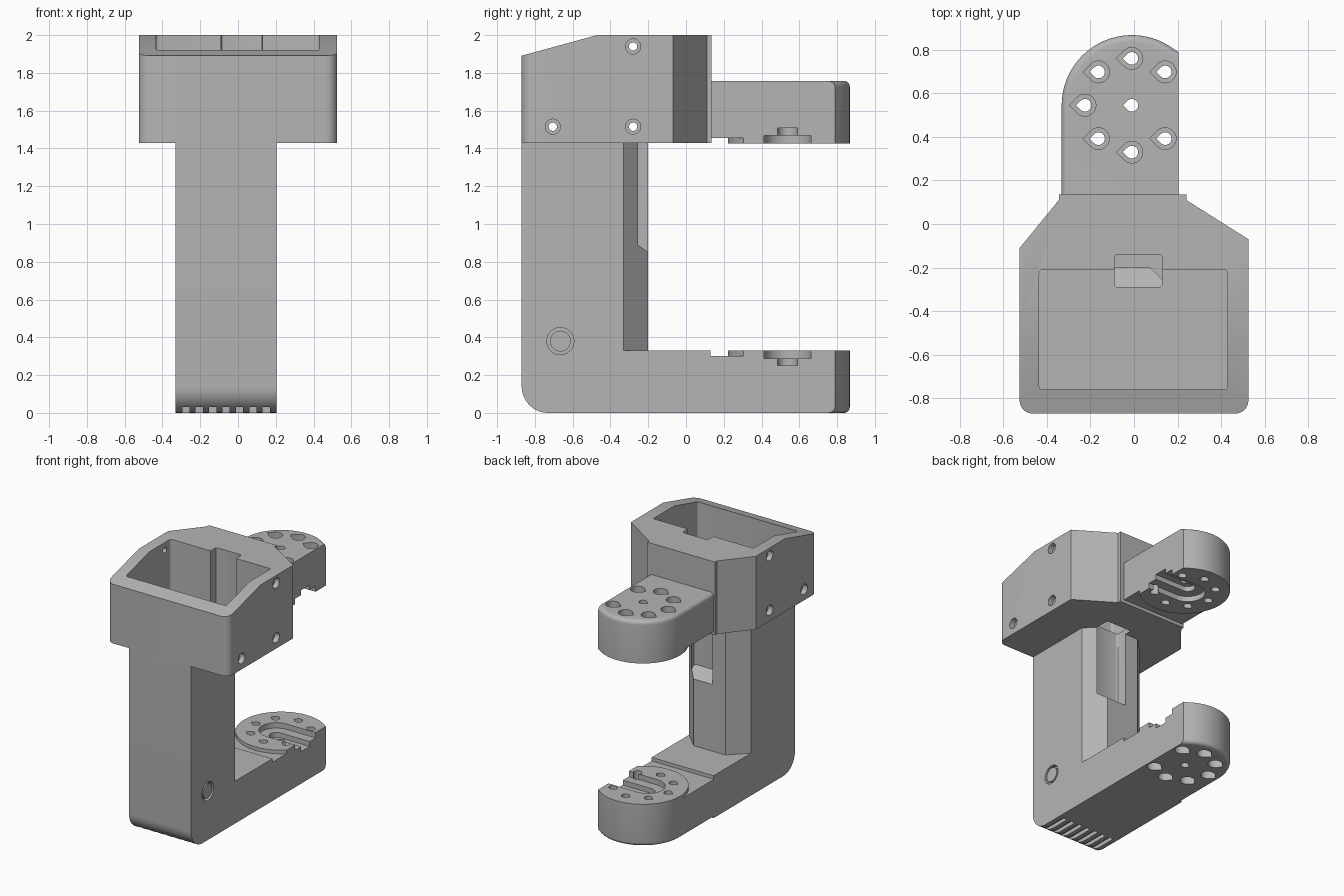
import bpy, bmesh
from math import sin, cos, radians

if "Cube" in bpy.data.objects:
    bpy.data.objects.remove(bpy.data.objects["Cube"], do_unlink=True)

grey = bpy.data.materials.new("matte grey")
grey.use_nodes = True
grey.diffuse_color = (0.46, 0.46, 0.46, 1)
grey.node_tree.nodes["Principled BSDF"].inputs["Base Color"].default_value = grey.diffuse_color

LEFT, RIGHT = -0.33, 0.205      # width of the post and arms
CX, CY, R = -0.01, 0.545, 0.322  # centre and radius of the arm ends
parts = []


def prism(name, pts, lo, hi, axis="z"):
    """Extrude an outline along z (points x, y) or along x (points y, z)."""
    place = (lambda a, b, c: (a, b, c)) if axis == "z" else (lambda a, b, c: (c, a, b))
    bm = bmesh.new()
    bottom = [bm.verts.new(place(a, b, lo)) for a, b in pts]
    top = [bm.verts.new(place(a, b, hi)) for a, b in pts]
    bm.faces.new(bottom)
    bm.faces.new(top)
    for i in range(len(pts)):
        j = (i + 1) % len(pts)
        bm.faces.new((bottom[i], bottom[j], top[j], top[i]))
    bmesh.ops.recalc_face_normals(bm, faces=bm.faces)
    mesh = bpy.data.meshes.new(name)
    bm.to_mesh(mesh)
    bm.free()
    mesh.materials.append(grey)
    obj = bpy.data.objects.new(name, mesh)
    bpy.context.collection.objects.link(obj)
    return obj


def rect(a0, a1, b0, b1):
    return [(a0, b0), (a1, b0), (a1, b1), (a0, b1)]


def arc(a, b, r, start, end, n=24):
    angles = [radians(start + (end - start) * i / n) for i in range(n + 1)]
    return [(a + r * cos(t), b + r * sin(t)) for t in angles]


def circle(a, b, r):
    return arc(a, b, r, 0, 345, 23)


def teardrop(a, b, r):
    return arc(a, b, r, -135, 135) + [(a - r * 1.414, b)]


def round_edges(obj, rule, width, segments=8):
    bm = bmesh.new()
    bm.from_mesh(obj.data)
    edges = [e for e in bm.edges if rule(e.verts[0].co, e.verts[1].co)]
    bmesh.ops.bevel(bm, geom=edges, offset=width, segments=segments,
                    profile=0.5, affect="EDGES", clamp_overlap=True)
    bm.to_mesh(obj.data)
    bm.free()


def cut(target, cutter, operation="DIFFERENCE"):
    mod = target.modifiers.new("cut", "BOOLEAN")
    mod.operation, mod.solver, mod.object = operation, "EXACT", cutter
    bpy.context.view_layer.objects.active = target
    bpy.ops.object.modifier_apply(modifier=mod.name)
    bpy.data.objects.remove(cutter, do_unlink=True)


def vertical(p, q):
    return abs(p.x - q.x) < 1e-4 and abs(p.y - q.y) < 1e-4


# Post with a rounded heel, grip grooves underneath and a ring on one side
post = prism("post", rect(LEFT, RIGHT, -0.87, -0.33), 0, 1.43)
round_edges(post, lambda p, q: max(p.z, q.z) < 0.01 and max(p.y, q.y) < -0.8, 0.14, 10)
for i in range(7):
    x = -0.276 + 0.071 * i
    cut(post, prism("groove", rect(x - 0.019, x + 0.019, -1, -0.58), -0.1, 0.03))
cut(post, prism("ring_recess", circle(-0.665, 0.38, 0.072), RIGHT - 0.03, 0.3, "x"))
button = prism("post_button", circle(-0.665, 0.38, 0.055), RIGHT - 0.04, RIGHT - 0.002, "x")
parts += [post, button]


def channel():
    profile = [(-0.29, 0.917), (-0.14, 0.805), (-0.14, 2.2), (-0.29, 2.2)]
    tool = prism("channel", profile, -0.09, 0.13, "x")
    round_edges(tool, vertical, 0.015, 3)
    return tool


# Chamfered rib behind the post, opened by the cable channel
rib = prism("post_rib", [(LEFT, -0.33), (LEFT + 0.13, -0.2), (RIGHT - 0.13, -0.2), (RIGHT, -0.33)],
            0.32, 1.43)
cut(rib, channel())
parts.append(rib)

# Head housing with sloped front lip, pocket, channel and screw holes
head = prism("head_housing", [(-0.525, -0.87), (0.525, -0.87), (0.525, -0.07), (0.24, 0.11),
                              (0.24, 0.135), (-0.345, 0.135), (-0.345, 0.11), (-0.525, -0.11)],
             1.43, 2)
round_edges(head, lambda p, q: vertical(p, q) and p.y < -0.8, 0.06)
cut(head, prism("lip_slope", [(-0.91, 1.88), (-0.47, 2), (-0.47, 2.2), (-0.91, 2.2)], -1, 1, "x"))
pocket = prism("pocket", rect(-0.435, 0.43, -0.76, -0.21), 1.47, 2.2)
round_edges(pocket, vertical, 0.015, 3)
cut(head, pocket)
cut(head, channel())
for side in (-1, 1):
    for y, z in ((-0.28, 1.94), (-0.28, 1.515), (-0.705, 1.515)):
        for r, depth in ((0.022, 0.38), (0.04, 0.485)):
            lo, hi = sorted((side * depth, side * 0.7))
            cut(head, prism("screw_hole", circle(y, z, r), lo, hi, "x"))
parts.append(head)

# Beam joining the post to the lower arm
parts.append(prism("lower_beam", rect(LEFT, RIGHT, -0.33, 0.13), 0, 0.33))


def slot(r, z):
    pts = arc(-0.045, CY - 0.008, r, 90, 270) + [(0.4, CY - 0.008 - r), (0.4, CY - 0.008 + r)]
    return prism("slot", pts, z, 0.5)


def arm_end(name, flipped):
    """Rounded arm end: raised disc, stepped slot and a ring of teardrop wells."""
    end_angle = 49
    outline = [(RIGHT, 0.12)] + arc(CX, CY, R, end_angle, 180, 32) + [(CX - R, 0.12)]
    outline[1] = (RIGHT, outline[1][1])
    arm = prism(name, outline, 0, 0.33)
    round_edges(arm, lambda p, q: max(p.z, q.z) < 0.01 and min(p.x, q.x) < 0.19
                and max(p.y, q.y) > 0.13, 0.03, 5)
    edge = arc(CX, CY, R, -4, -176, 36)
    cut(arm, prism("recess", edge + [(-0.6, edge[-1][1]), (-0.6, 0.05), (0.6, 0.05),
                                     (0.6, edge[0][1])], 0.302, 0.5))
    cut(arm, slot(0.125, 0.288))
    cut(arm, slot(0.052, 0.25))
    wells = [(CX + dx, CY + dy) for dx, dy in
             ((0, 0.215), (0.153, 0.153), (0.153, -0.153), (0, -0.215),
              (-0.153, -0.153), (-0.215, 0), (-0.153, 0.153))]
    for x, y in wells:
        cut(arm, prism("well", teardrop(x, y, 0.05), -0.1, 0.2))
    for x, y in wells + [(CX, CY)]:
        cut(arm, prism("through_hole", teardrop(x, y, 0.029), -0.1, 0.5))
    if flipped:
        for v in arm.data.vertices:
            v.co.z = 1.757 - v.co.z
        arm.data.flip_normals()
    parts.append(arm)


arm_end("lower_arm", False)
arm_end("upper_arm", True)

# Smooth the curved walls while keeping the hard edges
bpy.ops.object.select_all(action="DESELECT")
for obj in parts:
    obj.select_set(True)
bpy.context.view_layer.objects.active = parts[0]
bpy.ops.object.shade_smooth_by_angle(angle=radians(30))
